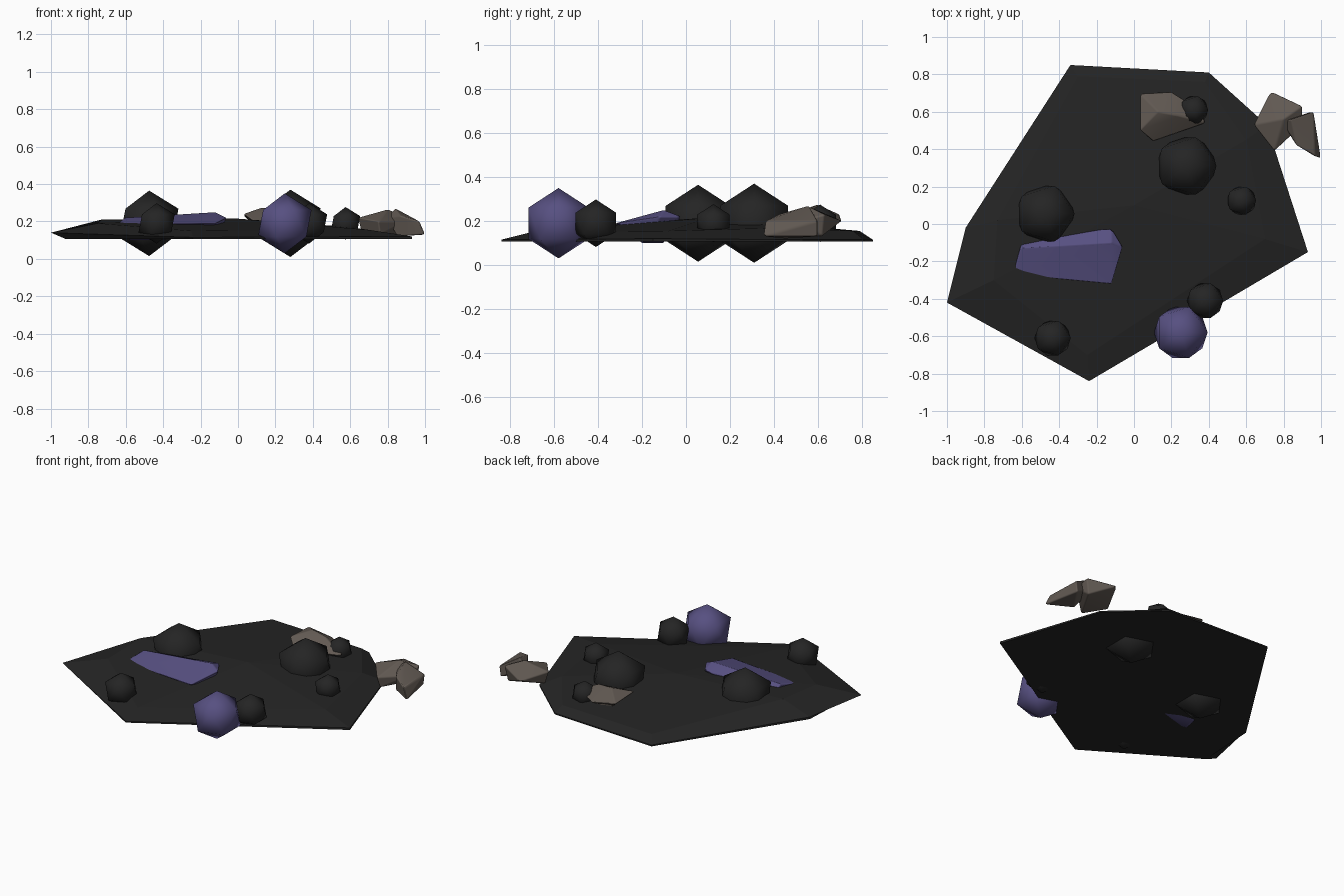
import bpy, bmesh
from mathutils import Vector

cube = bpy.data.objects.get("Cube")
if cube:
    bpy.data.objects.remove(cube, do_unlink=True)


def make_material(name, rgb):
    mat = bpy.data.materials.new(name)
    mat.use_nodes = True
    mat.diffuse_color = (*rgb, 1)
    mat.node_tree.nodes["Principled BSDF"].inputs["Base Color"].default_value = (*rgb, 1)
    return mat


charcoal = make_material("charcoal", (0.018, 0.018, 0.018))
violet = make_material("dusty violet", (0.095, 0.08, 0.22))
stone = make_material("brown stone", (0.12, 0.10, 0.085))


def add_object(name, bm, mat, smooth=False):
    bmesh.ops.recalc_face_normals(bm, faces=bm.faces)
    for face in bm.faces:
        face.smooth = smooth
    mesh = bpy.data.meshes.new(name)
    bm.to_mesh(mesh)
    bm.free()
    mesh.materials.append(mat)
    obj = bpy.data.objects.new(name, mesh)
    bpy.context.collection.objects.link(obj)
    return obj


def pebble(name, x, y, radius, mat):
    """Smooth-shaded icosahedron resting half sunk in the slab."""
    bm = bmesh.new()
    bmesh.ops.create_icosphere(bm, subdivisions=1, radius=radius)
    bmesh.ops.translate(bm, verts=bm.verts, vec=(x, y, 0.19))
    return add_object(name, bm, mat, smooth=True)


def rock(name, points, mat):
    """Angular stone: the hull of a few corners with softened edges."""
    bm = bmesh.new()
    for p in points:
        bm.verts.new(p)
    hull = bmesh.ops.convex_hull(bm, input=bm.verts)
    bmesh.ops.delete(bm, geom=[v for v in bm.verts if not v.link_faces], context='VERTS')
    obj = add_object(name, bm, mat, smooth=True)
    bevel = obj.modifiers.new("soft_edges", 'BEVEL')
    bevel.width = 0.008
    bevel.segments = 2
    bevel.limit_method = 'ANGLE'
    bevel.harden_normals = True
    return obj


# Ground slab: flat underside, thin rim, low faceted crown
rim = [(-0.34, 0.85, 0.115), (0.4, 0.81, 0.115), (0.71, 0.53, 0.115), (0.93, -0.15, 0.12),
       (-0.24, -0.84, 0.115), (-1, -0.42, 0.14), (-0.9, -0.02, 0.12)]
crown = [(-0.3, 0.79, 0.155), (0.38, 0.76, 0.155), (0.6, 0.45, 0.17), (0.7, -0.08, 0.155),
         (-0.25, -0.7, 0.15), (-0.75, -0.3, 0.19), (-0.73, 0.02, 0.21)]
bm = bmesh.new()
base_ring = [bm.verts.new((max(x, -0.92), y, 0.106)) for x, y, z in rim]
rim_ring = [bm.verts.new(p) for p in rim]
crown_ring = [bm.verts.new(p) for p in crown]
peak = bm.verts.new((0, 0.1, 0.215))
bm.faces.new(base_ring)
for i in range(len(rim)):
    j = (i + 1) % len(rim)
    for low, high in ((base_ring, rim_ring), (rim_ring, crown_ring)):
        bm.faces.new((low[i], low[j], high[j], high[i]))
    bm.faces.new((crown_ring[i], crown_ring[j], peak))
add_object("ground_slab", bm, charcoal)

# Round pebbles
for name, x, y, radius in (("large_pebble_left", 0.28, 0.31, 0.18),
                           ("large_pebble_right", -0.475, 0.055, 0.175),
                           ("small_pebble_back", 0.32, 0.61, 0.085),
                           ("small_pebble_side", 0.575, 0.125, 0.087),
                           ("small_pebble_edge", 0.38, -0.41, 0.108),
                           ("small_pebble_front", -0.435, -0.61, 0.108)):
    pebble(name, x, y, radius, charcoal)
pebble("violet_pebble", 0.25, -0.58, 0.16, violet)

# Long violet shard lying on the slab
rock("violet_shard", [(-0.65, -0.27, 0.185), (-0.61, -0.13, 0.22), (-0.6, -0.1, 0.19),
                      (-0.12, -0.1, 0.25), (-0.12, -0.02, 0.22), (-0.06, -0.12, 0.22),
                      (-0.12, -0.32, 0.19), (-0.34, -0.29, 0.19), (-0.1, -0.15, 0.13),
                      (-0.58, -0.2, 0.1), (-0.56, -0.1, 0.1), (-0.44, -0.16, 0.1)], violet)

# Brown stones at the back
rock("stone_back", [(0.03, 0.7, 0.23), (0.2, 0.71, 0.2), (0.34, 0.62, 0.2), (0.39, 0.54, 0.19),
                    (0.1, 0.44, 0.19), (0.03, 0.5, 0.24), (0.13, 0.6, 0.275),
                    (0.24, 0.58, 0.265), (0.15, 0.57, 0.13)], stone)
rock("stone_inner", [(0.64, 0.53, 0.22), (0.66, 0.54, 0.14), (0.73, 0.71, 0.2), (0.9, 0.63, 0.23),
                     (0.88, 0.62, 0.13), (0.75, 0.39, 0.2), (0.76, 0.41, 0.13),
                     (0.8, 0.56, 0.265), (0.9, 0.53, 0.2)], stone)
rock("stone_outer", [(0.79, 0.55, 0.22), (0.84, 0.56, 0.27), (0.96, 0.6, 0.2), (0.95, 0.6, 0.13),
                     (1, 0.35, 0.13), (0.97, 0.36, 0.2), (0.87, 0.42, 0.23),
                     (0.85, 0.45, 0.12)], stone)
